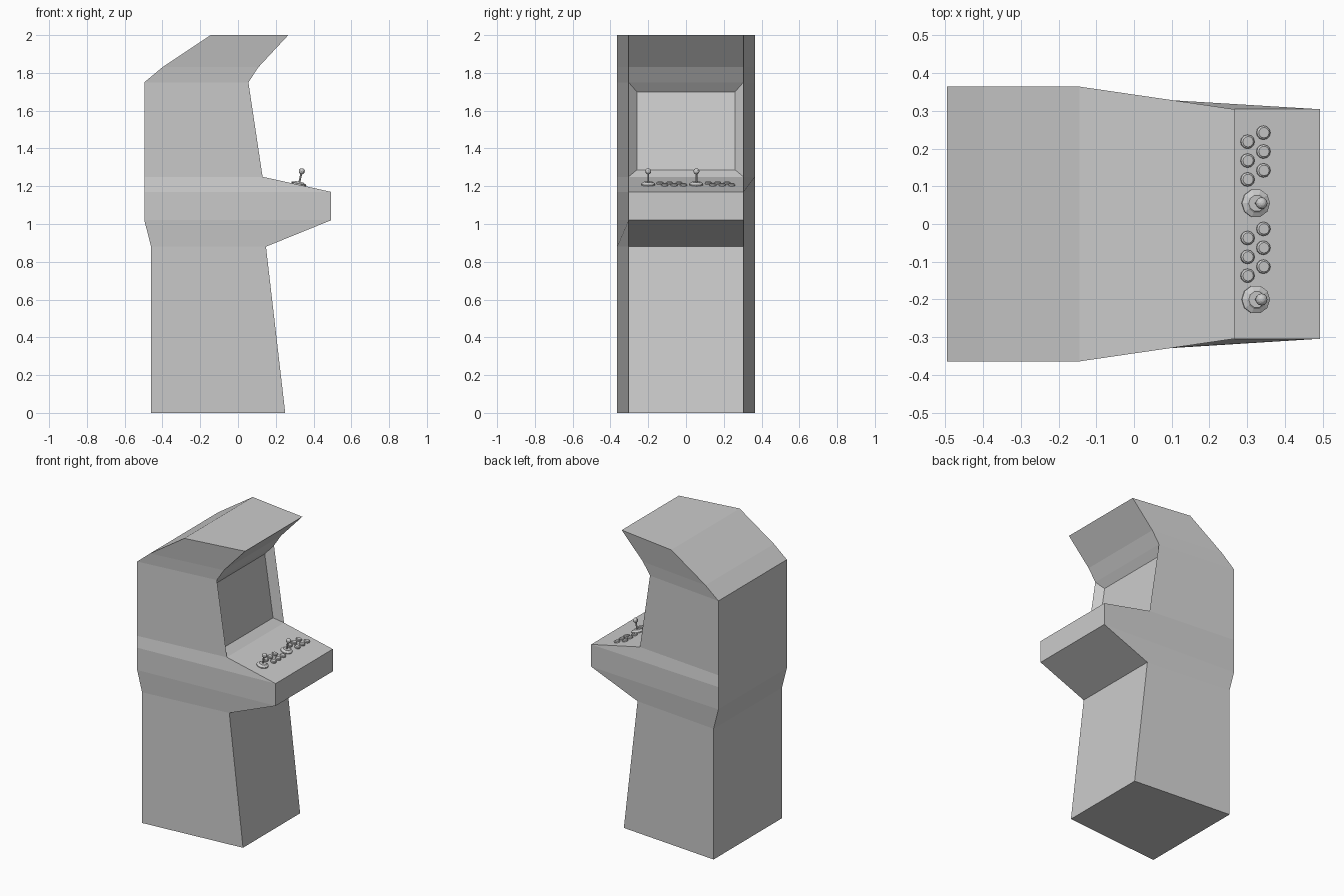
import bpy, bmesh, math
from mathutils import Matrix, Vector

if "Cube" in bpy.data.objects:
    bpy.data.objects.remove(bpy.data.objects["Cube"])

BACK_W, FRONT_W = 0.364, 0.304
# height, back x, front x of each cabinet cross-section
ROWS = [(0, -.46, .25), (.88, -.46, .148), (1.02, -.496, .493), (1.17, -.496, .493),
        (1.25, -.496, .13), (1.75, -.496, .055), (1.83, -.40, .108), (2.0, -.145, .266)]


def finish(bm, name):
    bmesh.ops.recalc_face_normals(bm, faces=bm.faces)
    mesh = bpy.data.meshes.new(name)
    bm.to_mesh(mesh)
    bm.free()
    obj = bpy.data.objects.new(name, mesh)
    bpy.context.collection.objects.link(obj)
    return obj


# Cabinet: stacked tapered sections, wider at the back
bm = bmesh.new()
rings = [[bm.verts.new(p) for p in ((xb, -BACK_W, z), (xf, -FRONT_W, z),
                                    (xf, FRONT_W, z), (xb, BACK_W, z))]
         for z, xb, xf in ROWS]
screen = None
for i, (a, b) in enumerate(zip(rings, rings[1:])):
    for k in range(4):
        n = (k + 1) % 4
        f = bm.faces.new((a[k], a[n], b[n], b[k]))
        if i == 4 and k == 1:
            screen = f
bm.faces.new(rings[0][::-1])
bm.faces.new(rings[-1])
bmesh.ops.recalc_face_normals(bm, faces=bm.faces)
# Recessed screen with sloping surround
bmesh.ops.inset_individual(bm, faces=[screen], thickness=.062, depth=-.045)
finish(bm, "cabinet")

# Frame of the sloping control panel
TILT = math.atan2(.08, .363)


def on_panel(x, y):
    z = 1.25 - (x - .13) * math.tan(TILT)
    return Matrix.Translation((x, y, z)) @ Matrix.Rotation(TILT, 4, 'Y')


def turned(bm, profile, sides, frame):
    """Revolve (radius, height) points, closing the top."""
    loops = [[bm.verts.new(frame @ Vector((r * math.cos(t), r * math.sin(t), h)))
              for t in (2 * math.pi * k / sides for k in range(sides))]
             for r, h in profile]
    for a, b in zip(loops, loops[1:]):
        for k in range(sides):
            n = (k + 1) % sides
            bm.faces.new((a[k], a[n], b[n], b[k]))
    bm.faces.new(loops[0][::-1])
    bm.faces.new(loops[-1])


for number, cy in enumerate((-.2, .055), 1):
    # Joystick: stepped base, thin shaft and ball
    bm = bmesh.new()
    frame = on_panel(.322, cy)
    turned(bm, [(.038, -.003), (.038, .006), (.026, .012), (.022, .016)], 10, frame)
    turned(bm, [(.005, .01), (.005, .065)], 8, frame)
    bmesh.ops.create_uvsphere(bm, u_segments=12, v_segments=8, radius=.016,
                              matrix=frame @ Matrix.Translation((0, 0, .073)))
    finish(bm, f"joystick_{number}")

    # Two staggered columns of three buttons
    bm = bmesh.new()
    for x, start in ((.3, .063), (.342, .087)):
        for k in range(3):
            turned(bm, [(.0185, -.003), (.0185, .007), (.014, .011)], 12,
                   on_panel(x, cy + start + .05 * k))
    finish(bm, f"buttons_{number}")
